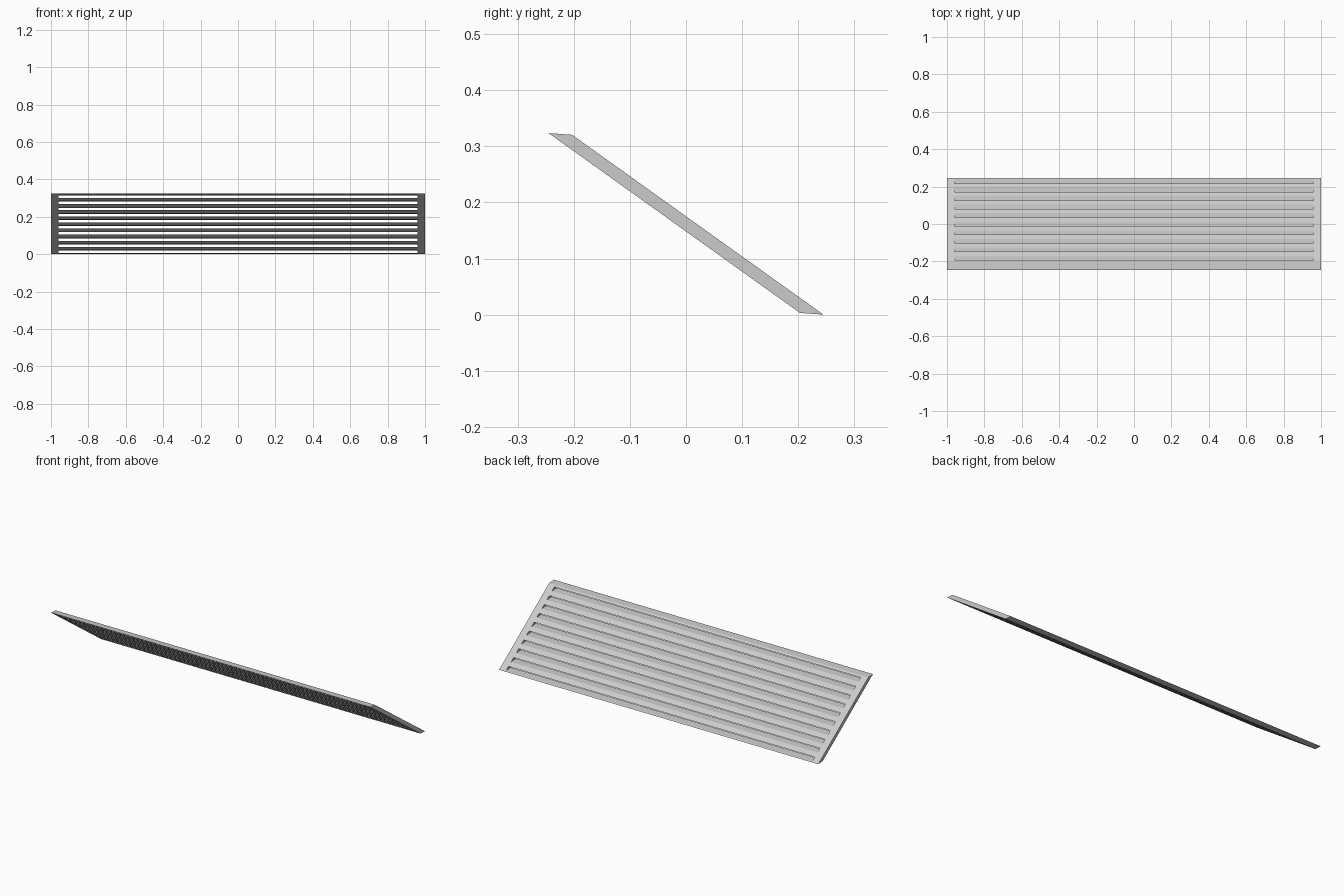
import bpy, bmesh

if "Cube" in bpy.data.objects:
    bpy.data.objects.remove(bpy.data.objects["Cube"])

# Side profile corners (y, z) of the tilted panel
LOW_TOP, LOW_END = (-0.245, 0.3235), (0.203, 0.003)   # underside line
UP_TOP, UP_END = (-0.203, 0.3205), (0.245, 0.0)       # upper face line


def along(a, b, t):
    return (a[0] + (b[0] - a[0]) * t, a[1] + (b[1] - a[1]) * t)


def prism(name, x0, x1, t0, t1):
    """Bar cut from the sloping profile between fractions t0 and t1."""
    prof = [along(LOW_TOP, LOW_END, t0), along(UP_TOP, UP_END, t0),
            along(UP_TOP, UP_END, t1), along(LOW_TOP, LOW_END, t1)]
    bm = bmesh.new()
    face = bm.faces.new([bm.verts.new((x0, y, z)) for y, z in prof])
    ext = bmesh.ops.extrude_face_region(bm, geom=[face])
    verts = [g for g in ext["geom"] if isinstance(g, bmesh.types.BMVert)]
    bmesh.ops.translate(bm, verts=verts, vec=(x1 - x0, 0, 0))
    bmesh.ops.recalc_face_normals(bm, faces=bm.faces[:])
    mesh = bpy.data.meshes.new(name)
    bm.to_mesh(mesh)
    bm.free()
    ob = bpy.data.objects.new(name, mesh)
    bpy.context.collection.objects.link(ob)
    return ob


# End rails
prism("left_rail", -1.0, -0.96, 0, 1)
prism("right_rail", 0.96, 1.0, 0, 1)

# Slats, left between ten evenly spaced slots
SLOTS, FIRST, PITCH, GAP = 10, 0.022, 0.1019, 0.05
edge = 0.0
for i in range(SLOTS):
    start = FIRST + i * PITCH
    prism(f"slat_{i + 1}", -0.96, 0.96, edge, start)
    edge = start + GAP
prism("bottom_slat", -0.96, 0.96, edge, 1.0)
